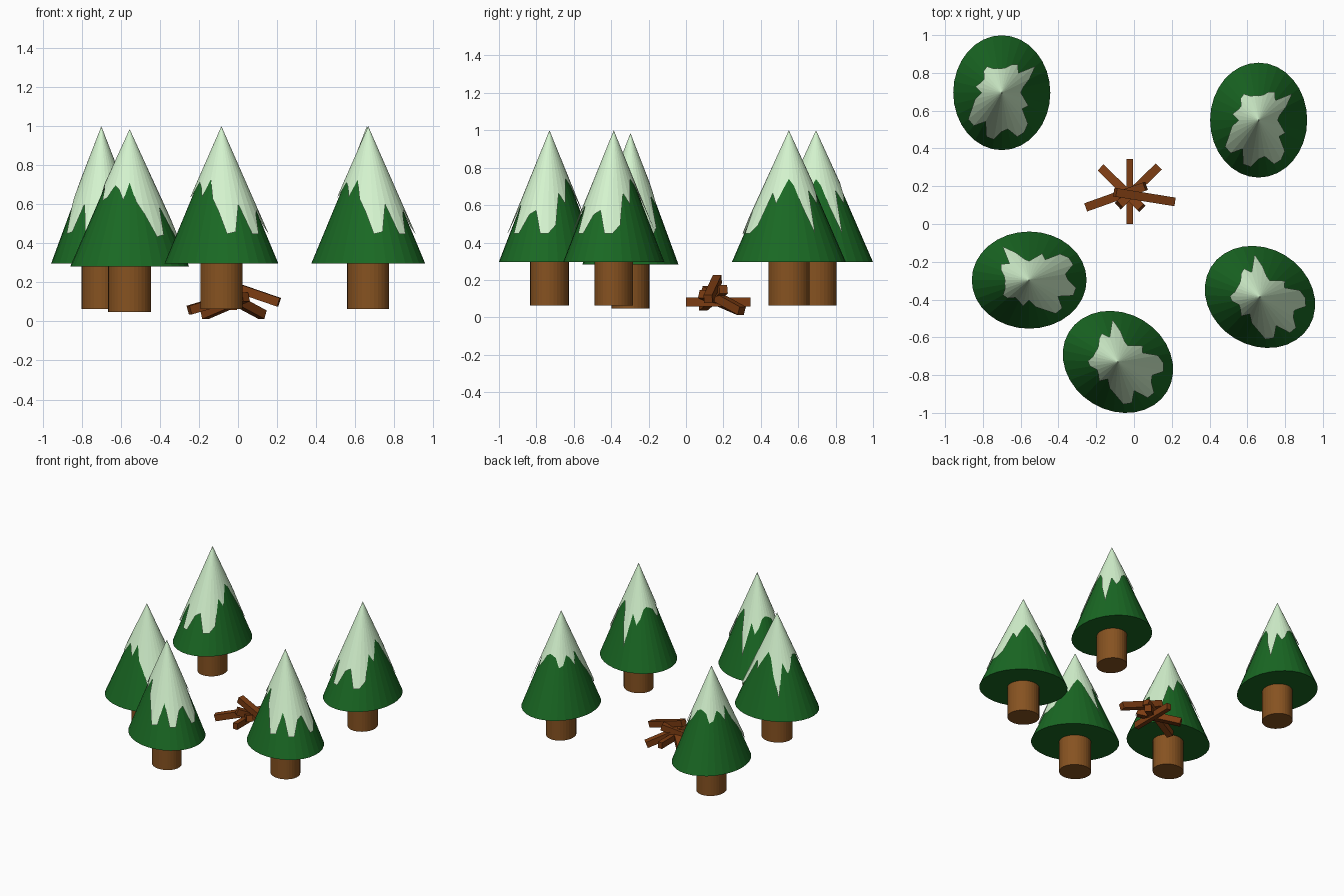
import bpy, bmesh
from math import sin, cos, tau, radians
from mathutils import Vector, Matrix

if "Cube" in bpy.data.objects:
    bpy.data.objects.remove(bpy.data.objects["Cube"])

SEG = 32
RX, RY = 0.257, 0.304            # oval canopy radii
BASE, TIP, FOOT = 0.297, 1.0, 0.063


def material(name, rgb):
    m = bpy.data.materials.new(name)
    m.diffuse_color = (*rgb, 1)
    m.use_nodes = True
    m.node_tree.nodes["Principled BSDF"].inputs["Base Color"].default_value = m.diffuse_color
    return m


GREEN = material("needles", (0.01, 0.14, 0.017))
SNOW = material("snow", (0.66, 0.9, 0.62))
BARK = material("bark", (0.24, 0.085, 0.015))
LOG = material("log_wood", (0.2, 0.045, 0.006))


def mesh_from_bmesh(name, bm, mat):
    bmesh.ops.recalc_face_normals(bm, faces=bm.faces)
    me = bpy.data.meshes.new(name)
    bm.to_mesh(me)
    bm.free()
    me.materials.append(mat)
    return me


def cone_mesh(name, r1, r2, rx, ry, z0, z1, mat):
    bm = bmesh.new()
    bmesh.ops.create_cone(bm, cap_ends=True, segments=SEG, radius1=r1, radius2=r2, depth=z1 - z0)
    bmesh.ops.transform(bm, verts=bm.verts, matrix=Matrix.Translation((0, 0, (z0 + z1) / 2))
                        @ Matrix.Diagonal((rx, ry, 1, 1)))
    return mesh_from_bmesh(name, bm, mat)


# How far the snow drips down the cone (fraction of its height) at each segment
DRIPS = [0.37, 0.42, 0.58, 0.785, 0.46, 0.56, 0.50, 0.42,
         0.40, 0.41, 0.43, 0.52, 0.50, 0.41, 0.44, 0.52,
         0.39, 0.53, 0.62, 0.785, 0.77, 0.57, 0.785, 0.785,
         0.64, 0.61, 0.785, 0.785, 0.72, 0.48, 0.56, 0.44]


def snow_mesh():
    bm = bmesh.new()
    tip = bm.verts.new((0, 0, TIP))
    ring = []
    for k, d in enumerate(DRIPS):
        a = tau * k / SEG
        r = d * 1.06
        ring.append(bm.verts.new((RX * r * cos(a), RY * r * sin(a), TIP - d * (TIP - BASE))))
    for k in range(SEG):
        bm.faces.new((tip, ring[k], ring[(k + 1) % SEG]))
    return mesh_from_bmesh("snow_cap", bm, SNOW)


parts = {
    "trunk": cone_mesh("trunk", 1, 1, 0.101, 0.110, FOOT, BASE + 0.01, BARK),
    "canopy": cone_mesh("canopy", 1, 0, RX, RY, BASE, TIP - 0.002, GREEN),
    "snow_cap": snow_mesh(),
}

# Trees: x, y, z offset, turn
TREES = [(-0.70, 0.695, 0, 0), (0.66, 0.55, 0, 0), (-0.555, -0.297, -0.015, 90),
         (0.667, -0.386, 0, 59), (-0.085, -0.73, 0, 59)]
for i, (x, y, z, turn) in enumerate(TREES, 1):
    for name, me in parts.items():
        ob = bpy.data.objects.new(f"tree_{i}_{name}", me)
        ob.location = (x, y, z)
        ob.rotation_euler.z = radians(turn)
        bpy.context.collection.objects.link(ob)

# Campfire logs: square beams between two end points
LOGS = [((-0.023, 0.0, 0.082), (-0.023, 0.345, 0.082)),
        ((-0.10, 0.168, 0.205), (0.21, 0.118, 0.098)),
        ((0.125, 0.298, 0.035), (-0.08, 0.10, 0.145)),
        ((-0.25, 0.09, 0.058), (0.06, 0.20, 0.15)),
        ((-0.172, 0.295, 0.034), (0.04, 0.085, 0.125))]
for i, (a, b) in enumerate(LOGS, 1):
    a, b = Vector(a), Vector(b)
    d = b - a
    bm = bmesh.new()
    bmesh.ops.create_cube(bm, size=1)
    width = 0.034 if i == 1 else 0.046
    m = (Matrix.Translation((a + b) / 2) @ d.to_track_quat('Y', 'Z').to_matrix().to_4x4()
         @ Matrix.Diagonal((width, d.length, 0.046, 1)))
    bmesh.ops.transform(bm, verts=bm.verts, matrix=m)
    me = mesh_from_bmesh("log", bm, LOG)
    bpy.context.collection.objects.link(bpy.data.objects.new(f"campfire_log_{i}", me))
